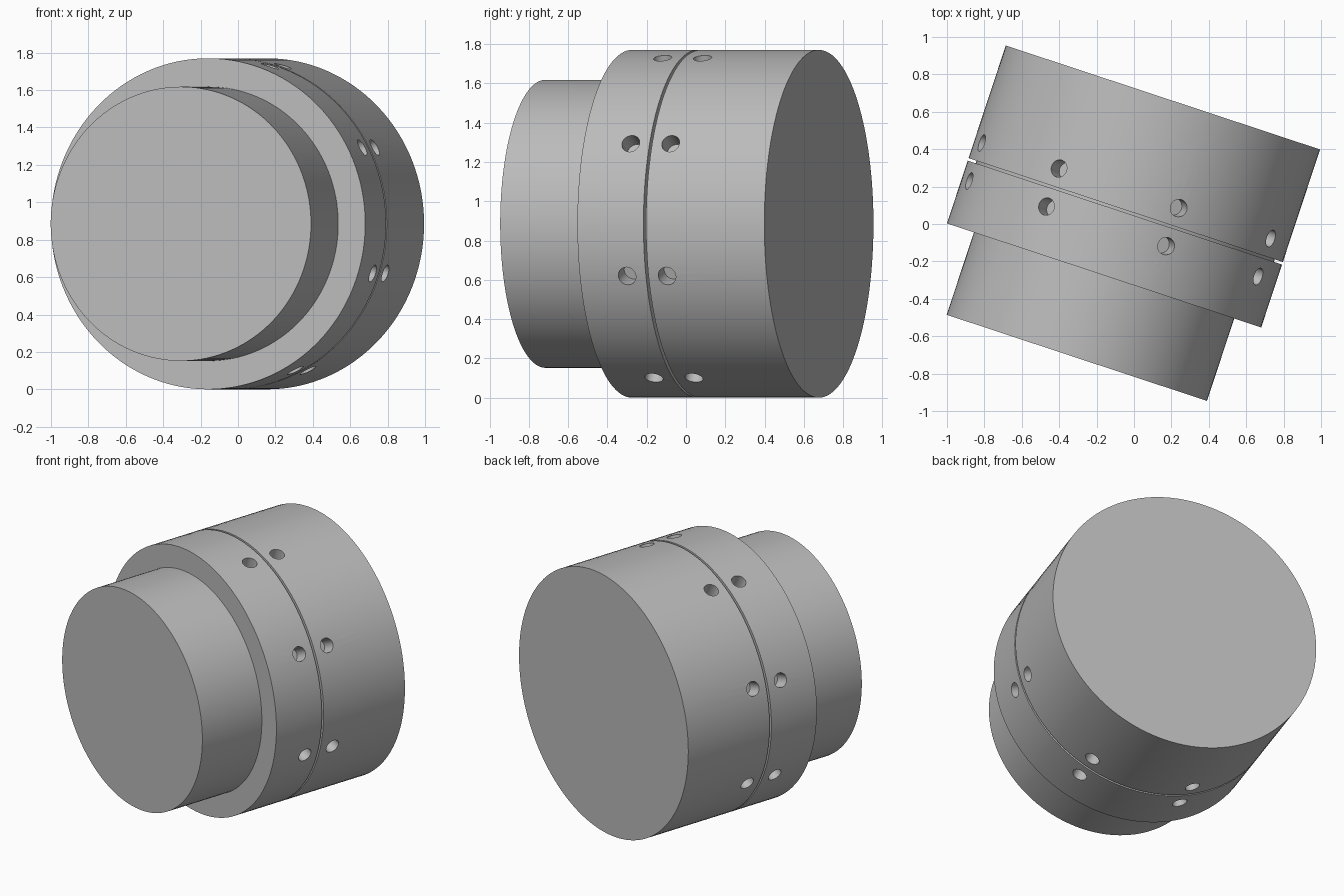
import bpy, bmesh, math
from mathutils import Matrix, Vector

cube = bpy.data.objects.get("Cube")
if cube:
    bpy.data.objects.remove(cube, do_unlink=True)

TILT = math.radians(-18.3)
RADIUS = 0.885
GROOVE = 0.361
PLACE = Matrix.Translation((-0.16, -0.275, RADIUS)) @ Matrix.Rotation(TILT, 4, 'Z')

grey = bpy.data.materials.new("plain grey")
grey.use_nodes = True
colour = (0.5, 0.5, 0.5, 1)
grey.diffuse_color = colour
grey.node_tree.nodes["Principled BSDF"].inputs["Base Color"].default_value = colour


def add_object(name, bm):
    bmesh.ops.recalc_face_normals(bm, faces=bm.faces)
    mesh = bpy.data.meshes.new(name)
    bm.to_mesh(mesh)
    bm.free()
    mesh.materials.append(grey)
    obj = bpy.data.objects.new(name, mesh)
    bpy.context.collection.objects.link(obj)
    obj.matrix_world = PLACE
    return obj


def turned(name, profile, sides=128):
    """Solid of revolution about local y from (radius, y) points."""
    bm = bmesh.new()
    rings = []
    for r, y in profile:
        angles = [math.tau * i / sides for i in range(sides)]
        rings.append([bm.verts.new((r * math.cos(a), y, r * math.sin(a))) for a in angles])
    for low, high in zip(rings, rings[1:]):
        for i in range(sides):
            j = (i + 1) % sides
            bm.faces.new((low[i], low[j], high[j], high[i]))
    bm.faces.new(rings[0])
    bm.faces.new(rings[-1])
    return add_object(name, bm)


def smooth(obj):
    bpy.ops.object.select_all(action='DESELECT')
    obj.select_set(True)
    bpy.context.view_layer.objects.active = obj
    bpy.ops.object.shade_smooth_by_angle(angle=math.radians(30))


# Main drum with a narrow groove around it
g0, g1, floor = GROOVE - 0.007, GROOVE + 0.007, RADIUS - 0.045
drum = turned("drum", [(RADIUS, 0), (RADIUS, g0), (floor, g0),
                       (floor, g1), (RADIUS, g1), (RADIUS, 1.002)])

# Smaller front boss
boss = turned("front_boss", [(0.733, -0.464), (0.733, 0.02)])

# Paired blind holes, either side of the groove
bm = bmesh.new()
for k in range(8):
    a = math.radians(27.5 + 45 * k)
    out = Vector((math.cos(a), 0, math.sin(a)))
    for side in (-1, 1):
        centre = out * RADIUS + Vector((0, GROOVE - 0.001 + side * 0.107, 0))
        turn = out.to_track_quat('Z', 'Y').to_matrix().to_4x4()
        bmesh.ops.create_cone(bm, cap_ends=True, segments=32, radius1=0.047,
                              radius2=0.047, depth=0.2,
                              matrix=Matrix.Translation(centre) @ turn)
cutter = add_object("hole_cutter", bm)
cutter.hide_render = True
bpy.context.view_layer.update()

cut = drum.modifiers.new("holes", 'BOOLEAN')
cut.operation = 'DIFFERENCE'
cut.solver = 'EXACT'
cut.object = cutter
bpy.context.view_layer.objects.active = drum
bpy.ops.object.modifier_apply(modifier=cut.name)
bpy.data.objects.remove(cutter, do_unlink=True)

for part in (drum, boss):
    smooth(part)
